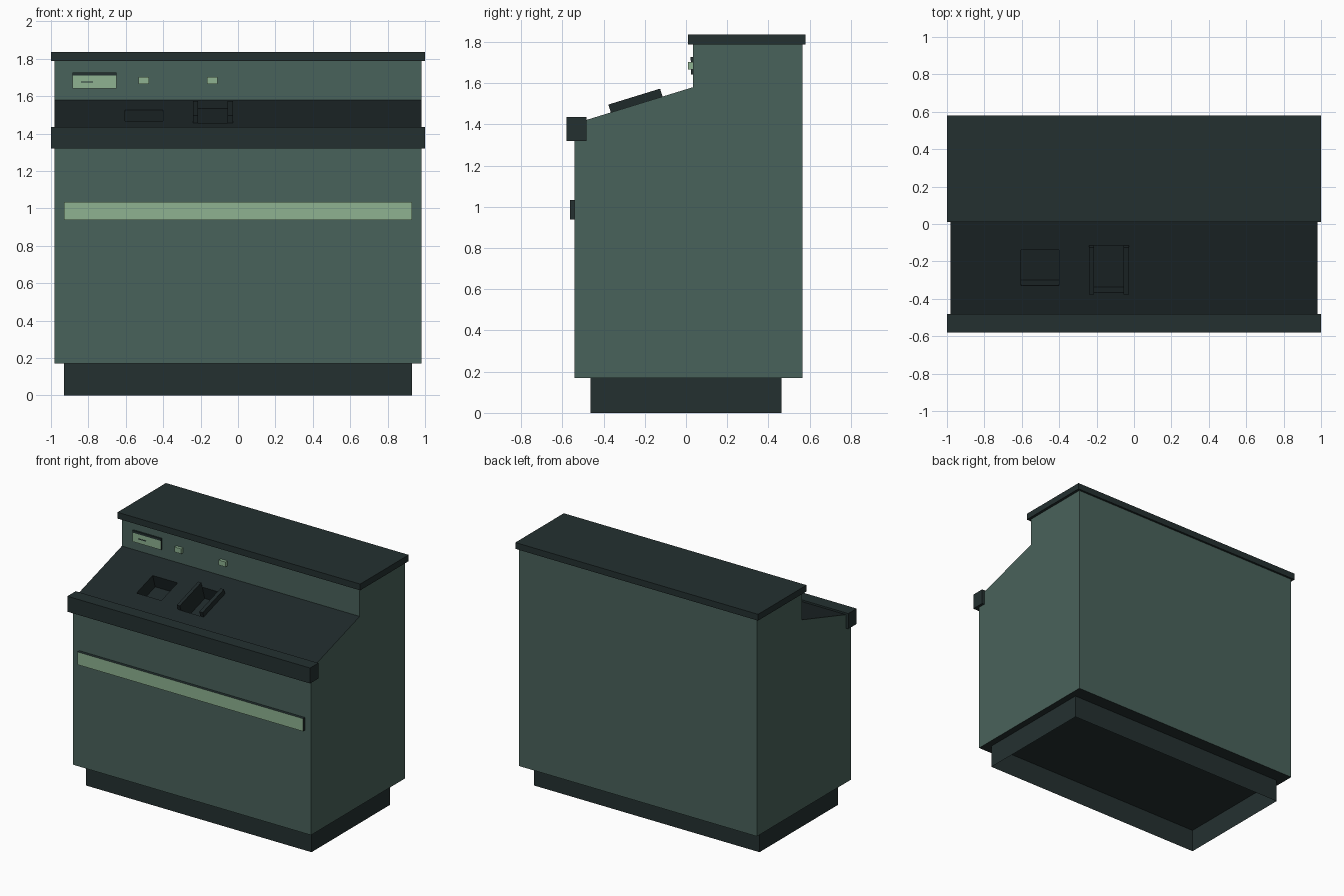
import bpy, bmesh, math
from mathutils import Vector, Matrix

if "Cube" in bpy.data.objects:
    bpy.data.objects.remove(bpy.data.objects["Cube"])


def material(name, rgb):
    m = bpy.data.materials.new(name)
    lin = [((c / 255 + 0.055) / 1.055) ** 2.4 for c in rgb]
    m.diffuse_color = (*lin, 1)
    m.use_nodes = True
    m.node_tree.nodes["Principled BSDF"].inputs["Base Color"].default_value = m.diffuse_color
    return m


GREEN = material("cabinet green", (73, 98, 91))
LIGHT = material("pale green", (142, 178, 145))
DARK = material("dark trim", (36, 48, 48))
PANEL = material("dark panel", (31, 41, 42))


def finish(name, bm, mats):
    bmesh.ops.recalc_face_normals(bm, faces=bm.faces[:])
    me = bpy.data.meshes.new(name)
    bm.to_mesh(me)
    bm.free()
    for m in mats:
        me.materials.append(m)
    ob = bpy.data.objects.new(name, me)
    bpy.context.collection.objects.link(ob)
    return ob


def box(name, x, y, z, mats, matrix=None, index=0, front_index=None, open_bottom=False):
    bm = bmesh.new()
    bmesh.ops.create_cube(bm, size=1)
    for v in bm.verts:
        v.co = Vector([(r[0] + r[1]) / 2 + c * (r[1] - r[0]) for r, c in zip((x, y, z), v.co)])
    bm.normal_update()
    for f in bm.faces:
        f.material_index = index
        if front_index is not None and f.normal.y < -0.9:
            f.material_index = front_index
    if open_bottom:
        bmesh.ops.delete(bm, geom=[f for f in bm.faces if f.normal.z < -0.9], context='FACES_ONLY')
    if matrix:
        bm.transform(matrix)
    return finish(name, bm, mats)


# Sloping desk line, with a local frame: y along the slope, z away from it
LOW, HIGH = (-0.54, 1.404), (0.033, 1.58)
ANGLE = math.atan2(HIGH[1] - LOW[1], HIGH[0] - LOW[0])
SLOPE = Matrix.Translation((0, LOW[0], LOW[1])) @ Matrix.Rotation(ANGLE, 4, 'X')


def along(y):
    return (y - LOW[0]) / math.cos(ANGLE)


# Cabinet body: side profile extruded across the width
profile = [(-0.54, 0.17), LOW, HIGH, (0.033, 1.80), (0.565, 1.80), (0.565, 0.17)]
bm = bmesh.new()
face = bm.faces.new([bm.verts.new((-0.98, y, z)) for y, z in profile])
ext = bmesh.ops.extrude_face_region(bm, geom=[face])
bmesh.ops.translate(bm, vec=(1.96, 0, 0),
                    verts=[g for g in ext["geom"] if isinstance(g, bmesh.types.BMVert)])
bmesh.ops.recalc_face_normals(bm, faces=bm.faces[:])
for f in bm.faces:
    n = f.normal
    if n.z < -0.9:
        f.material_index = 1            # dark underside
    elif 0.9 < n.z < 0.99:
        f.material_index = 2            # sloping panel
body_mats = [GREEN, DARK, PANEL]
body = finish("cabinet_body", bm, body_mats)

# Two recesses cut square into the sloping panel
for x, y in (((-0.605, -0.40), (-0.33, -0.14)), ((-0.215, -0.055), (-0.365, -0.114))):
    cutter = box("recess_cutter", x, (along(y[0]), along(y[1])), (-0.1, 0.05),
                 body_mats, SLOPE, index=2)
    cutter.hide_render = True
    mod = body.modifiers.new("recess", 'BOOLEAN')
    mod.operation = 'DIFFERENCE'
    mod.solver = 'EXACT'
    mod.object = cutter
    bpy.context.view_layer.objects.active = body
    bpy.ops.object.modifier_apply(modifier=mod.name)
    bpy.data.objects.remove(cutter)

# Raised rails on both sides of the second recess
for side, x in (("left", (-0.24, -0.215)), ("right", (-0.055, -0.027))):
    box("slot_rail_" + side, x, (along(-0.365), along(-0.114)), (-0.005, 0.04), [PANEL], SLOPE)

# Plinth (hollow underneath), top slab and front rail
box("plinth", (-0.93, 0.93), (-0.463, 0.463), (0, 0.17), [DARK], open_bottom=True)
box("top_slab", (-1, 1), (0.01, 0.58), (1.788, 1.835), [DARK])
box("front_rail", (-1, 1), (-0.58, -0.482), (1.32, 1.435), [DARK])

# Front stripe: dark bar with a pale face
box("front_stripe", (-0.93, 0.93), (-0.563, -0.535), (0.938, 1.033), [DARK, LIGHT], front_index=1)

# Upper wall: label plate with dark top edge and slit, and two buttons
box("plate", (-0.885, -0.65), (0.024, 0.035), (1.642, 1.71), [DARK, LIGHT], front_index=1)
box("plate_top_edge", (-0.885, -0.65), (0.022, 0.035), (1.71, 1.727), [DARK])
box("plate_slit", (-0.84, -0.775), (0.022, 0.03), (1.672, 1.678), [DARK])
for i, x in enumerate((-0.503, -0.138)):
    box("button_%d" % (i + 1), (x - 0.028, x + 0.028), (0.01, 0.035), (1.665, 1.702), [LIGHT])
